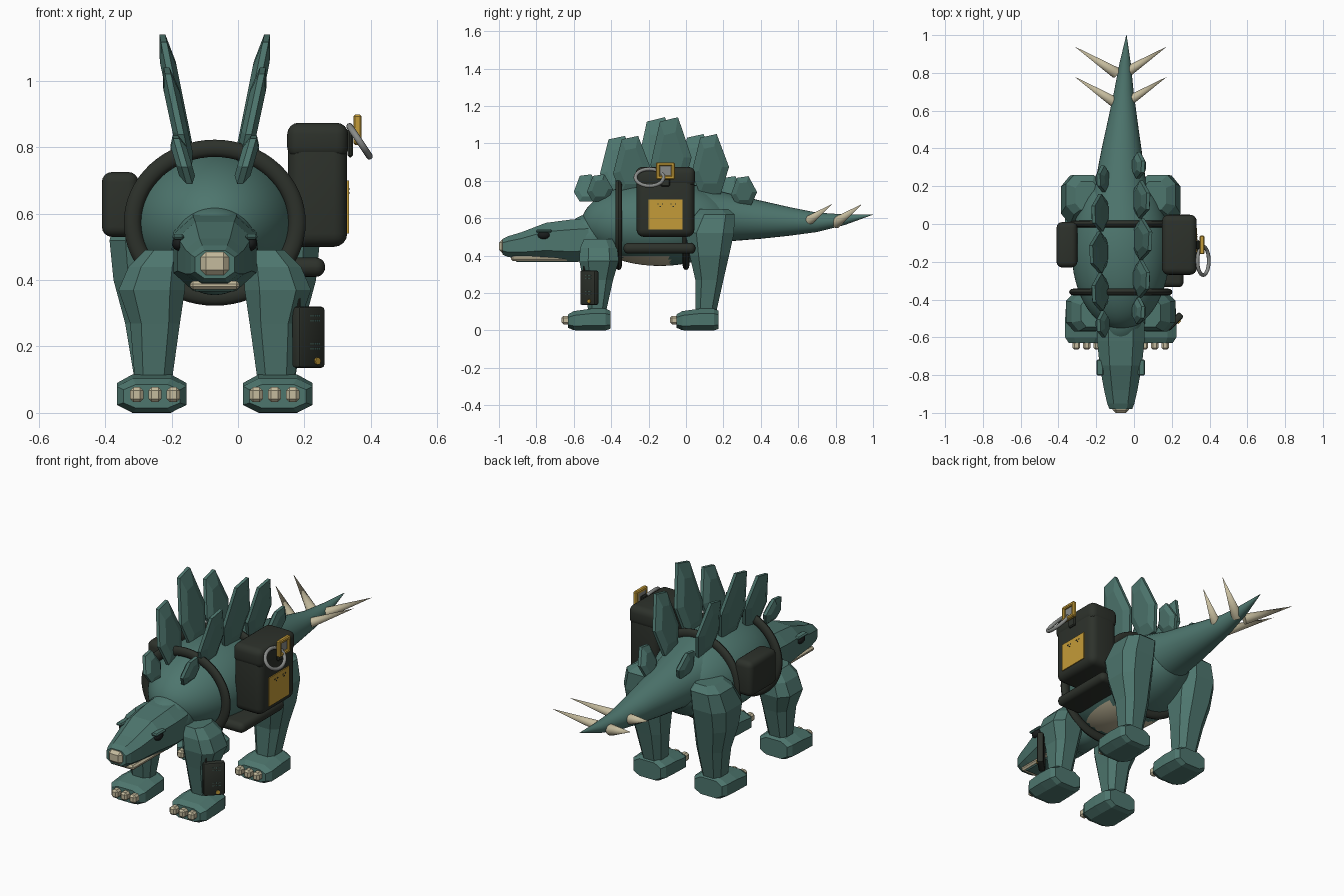
import bpy, bmesh, math
from mathutils import Vector, Matrix

if "Cube" in bpy.data.objects:
    bpy.data.objects.remove(bpy.data.objects["Cube"])


def material(name, rgb):
    m = bpy.data.materials.new(name)
    m.use_nodes = True
    color = (*rgb, 1)
    m.diffuse_color = color
    m.node_tree.nodes["Principled BSDF"].inputs["Base Color"].default_value = color
    return m


HIDE = material("teal_hide", (.075, .18, .155))
BONE = material("bone", (.56, .5, .34))
CANVAS = material("dark_canvas", (.026, .031, .024))
GOLD = material("gold", (.55, .33, .04))
STEEL = material("steel", (.25, .26, .25))
BLACK = material("eye_black", (.01, .012, .012))
C = -.07  # centre line of the animal


def finish(name, bm, mat, smooth=False):
    bmesh.ops.recalc_face_normals(bm, faces=bm.faces[:])
    me = bpy.data.meshes.new(name)
    bm.to_mesh(me)
    bm.free()
    me.materials.append(mat)
    ob = bpy.data.objects.new(name, me)
    bpy.context.collection.objects.link(ob)
    if smooth:
        bpy.ops.object.select_all(action='DESELECT')
        ob.select_set(True)
        bpy.context.view_layer.objects.active = ob
        bpy.ops.object.shade_smooth_by_angle(angle=math.radians(40))
    return ob


def oct_section(k=.55):
    return [(1, -k), (1, k), (k, 1), (-k, 1), (-1, k), (-1, -k), (-k, -1), (k, -1)]


def round_section(n=32):
    return [(math.cos(i * math.tau / n), math.sin(i * math.tau / n)) for i in range(n)]


def loft(name, rings, mat, section, axis, smooth=False):
    """Rings are (position on axis, centre a, half a, centre b, half b)."""
    bm = bmesh.new()
    loops = []
    for t, ca, ha, cb, hb in rings:
        pts = [(ca + ha * a, cb + hb * b) for a, b in section]
        loops.append([bm.verts.new((a, t, b) if axis == 'y' else (a, b, t)) for a, b in pts])
    n = len(section)
    for lo, hi in zip(loops, loops[1:]):
        for i in range(n):
            bm.faces.new((lo[i], lo[(i + 1) % n], hi[(i + 1) % n], hi[i]))
    bm.faces.new(loops[0])
    bm.faces.new(loops[-1])
    return finish(name, bm, mat, smooth)


def box(name, center, size, mat, bevel=0, segments=1, turn=0):
    bm = bmesh.new()
    bmesh.ops.create_cube(bm, size=1, matrix=Matrix.Diagonal((*size, 1)))
    if bevel:
        bmesh.ops.bevel(bm, geom=bm.edges[:], offset=bevel, segments=segments,
                        profile=.5, affect='EDGES')
    bm.transform(Matrix.Translation(center) @ Matrix.Rotation(turn, 4, 'Z'))
    return finish(name, bm, mat, segments > 1)


def ellipsoid(name, center, radii, mat, u=40, v=24):
    bm = bmesh.new()
    bmesh.ops.create_uvsphere(bm, u_segments=u, v_segments=v, radius=1,
                              matrix=Matrix.Translation(center) @ Matrix.Diagonal((*radii, 1)))
    return finish(name, bm, mat, True)


def cone(name, base, tip, radius, mat, end=0, sides=20):
    base, tip = Vector(base), Vector(tip)
    d = tip - base
    bm = bmesh.new()
    bmesh.ops.create_cone(bm, cap_ends=True, segments=sides, radius1=radius, radius2=end, depth=d.length)
    bm.transform(Matrix.Translation((base + tip) / 2) @ d.to_track_quat('Z', 'Y').to_matrix().to_4x4())
    return finish(name, bm, mat, True)


def hoop(name, center, u, v, normal, tube, depth, mat, n=48, m=12):
    """Ring spanned by the vectors u and v."""
    bm = bmesh.new()
    center, u, v, normal = map(Vector, (center, u, v, normal))
    loops = []
    for i in range(n):
        a = i * math.tau / n
        p = u * math.cos(a) + v * math.sin(a)
        loops.append([bm.verts.new(center + p + p.normalized() * tube * x + normal * depth * y)
                      for x, y in round_section(m)])
    for i in range(n):
        for j in range(m):
            bm.faces.new((loops[i][j], loops[i][(j + 1) % m],
                          loops[(i + 1) % n][(j + 1) % m], loops[(i + 1) % n][j]))
    return finish(name, bm, mat, True)


# Body with a pale belly patch, neck and tail
body = ellipsoid("body", (C, -.14, .57), (.26, .42, .225), HIDE, 64, 40)
body.data.materials.append(BONE)
for f in body.data.polygons:
    if f.center.z < .4 and -.34 < f.center.y < -.09:
        f.material_index = 1
ellipsoid("neck", (C, -.5, .49), (.13, .15, .135), HIDE)
loft("tail", [(0, C, .2, .6, .19), (.12, C, .165, .605, .155), (.25, C, .13, .603, .125),
              (.4, -.066, .105, .592, .102), (.55, -.06, .078, .583, .077),
              (.7, -.054, .052, .578, .052), (.85, -.047, .03, .592, .028),
              (1, -.04, .001, .62, .001)], HIDE, round_section(), 'y', True)

# Tail spikes
for y in (.65, .81):
    for s in (-1, 1):
        cone("tail_spike", (C + s * .025, y - .01, .575), (C + s * .245, y + .13, .675), .03, BONE)

# Head, beak, mouth and eyes
loft("head", [(-.98, C, .06, .447, .042), (-.95, C, .072, .448, .056), (-.88, C, .088, .455, .07),
              (-.75, C, .112, .478, .097), (-.62, C, .125, .48, .112), (-.52, C, .125, .485, .115)],
     HIDE, oct_section(.52), 'y')
box("beak", (C, -.965, .45), (.085, .07, .07), BONE, .016)
box("mouth", (C, -.77, .384), (.15, .33, .026), BONE, .009)
box("lower_jaw", (C, -.74, .374), (.13, .34, .018), HIDE, .007)
for s in (-1, 1):
    ellipsoid("eye", (C + s * .108, -.76, .51), (.02, .033, .022), BLACK, 20, 12)
    box("eyelid", (C + s * .11, -.76, .531), (.036, .085, .016), HIDE, .006)

# Legs, feet and toes
front_leg = [(.09, .185, .055, -.475, .045), (.27, .18, .075, -.47, .08),
             (.37, .19, .1, -.465, .105), (.44, .175, .085, -.467, .1), (.49, .15, .06, -.47, .075)]
back_leg = [(.09, .185, .055, .105, .055), (.27, .19, .08, .125, .075),
            (.4, .205, .1, .125, .105), (.52, .21, .107, .127, .13),
            (.62, .195, .095, .155, .105), (.65, .18, .06, .15, .075)]
for s in (-1, 1):
    for label, rings, y in (("front", front_leg, -.63), ("back", back_leg, -.05)):
        loft(label + "_leg", [(z, C + s * cx, hx, cy, hy) for z, cx, hx, cy, hy in rings],
             HIDE, oct_section(), 'z')
        x = C + s * .19
        loft(label + "_foot", [(y, x, .085, .05, .036), (y + .03, x, .105, .052, .051),
                               (y + .12, x, .105, .058, .058), (y + .2, x, .1, .058, .058),
                               (y + .225, x, .085, .057, .048)], HIDE, oct_section(), 'y')
        for i in (-1, 0, 1):
            box(label + "_toe", (C + s * .18 + i * .055, y - .003, .055), (.04, .065, .045), BONE, .01)


# Two staggered rows of faceted back plates
def back_plate(s, y, foot, top, width):
    outline = [(-.28, 0), (-.5, .35), (-.27, .94), (.17, 1), (.5, .45), (.28, 0)]
    h = top - foot
    lean = .15 * h + .02
    base = C + s * (.075 + .05 * (foot - .66))
    bm = bmesh.new()
    layers = []
    for side, scale, t in ((-1, .62, .024), (-1, 1, .009), (1, 1, .009), (1, .62, .024)):
        layer = []
        for a, b in outline:
            b2 = .45 + (b - .45) * scale
            layer.append(bm.verts.new((base + s * lean * b2 + side * t, y + a * scale * width, foot + b2 * h)))
        layers.append(layer)
    n = len(outline)
    for lo, hi in zip(layers, layers[1:]):
        for i in range(n):
            bm.faces.new((lo[i], lo[(i + 1) % n], hi[(i + 1) % n], hi[i]))
    bm.faces.new(layers[0])
    bm.faces.new(layers[-1])
    finish("back_plate", bm, HIDE)


for s, shift in ((-1, 0), (1, .07)):
    for y, foot, top, width in ((-.53, .69, .835, .14), (-.36, .73, 1.04, .2), (-.15, .75, 1.14, .22),
                                (.06, .73, 1.05, .2), (.24, .67, .825, .14)):
        back_plate(s, y + shift, foot, top, width)

# Harness straps
for y in (-.36, 0):
    hoop("strap", (C, y, .573), (.248, 0, 0), (0, 0, .224), (0, 1, 0), .026, .018, CANVAS, 64)

# Large pack with lid, patch and bedroll
box("pack", (.24, -.11, .685), (.178, .31, .37), CANVAS, .04, 4)
box("pack_lid", (.24, -.11, .82), (.184, .318, .108), CANVAS, .035, 4)
box("pack_patch", (.33, -.11, .62), (.008, .18, .16), GOLD)
for y in (-.15, -.08):
    for i in range(3):
        box("patch_mark", (.334, y + i * .012, .675 - i % 2 * .012), (.004, .007, .006), CANVAS)
box("bedroll", (.18, -.142, .439), (.165, .385, .058), CANVAS, .028, 5)

# Buckle and ring
box("buckle_strap", (.338, -.11, .82), (.016, .05, .1), CANVAS, .006)
for d in (-1, 1):
    box("buckle_side", (.36, -.11 + d * .04, .853), (.024, .02, .09), GOLD, .005)
    box("buckle_bar", (.36, -.11, .853 + d * .036), (.024, .09, .02), GOLD, .005)
box("buckle_plate", (.355, -.11, .853), (.01, .07, .06), STEEL)
hoop("ring", (.366, -.195, .818), (0, .075, 0), (.03, 0, -.045), (.82, 0, .57), .01, .01, STEEL)

# Small pouch on the other side
box("pouch", (-.355, -.11, .628), (.11, .24, .195), CANVAS, .03, 4)

# Radio on the left front leg
turn = math.radians(45)
radio = Vector((.212, -.517, .228))
along, out = Vector((.707, .707, 0)), Vector((.707, -.707, 0))
box("radio", radio, (.112, .036, .185), CANVAS, .01, 2, turn)
corner = radio - along * .04
cone("antenna", corner, corner + Vector((0, 0, .125)), .007, CANVAS, .004, 8)
knob = radio + along * .018 - Vector((0, 0, .072))
cone("radio_knob", knob, knob + out * .024, .011, GOLD, .011, 16)
for z in (.065, .05, -.02, -.035):
    for i in range(-2, 3):
        box("radio_dot", radio + along * (i * .009 + .01) + out * .018 + Vector((0, 0, z)),
            (.004, .003, .004), HIDE, turn=turn)
